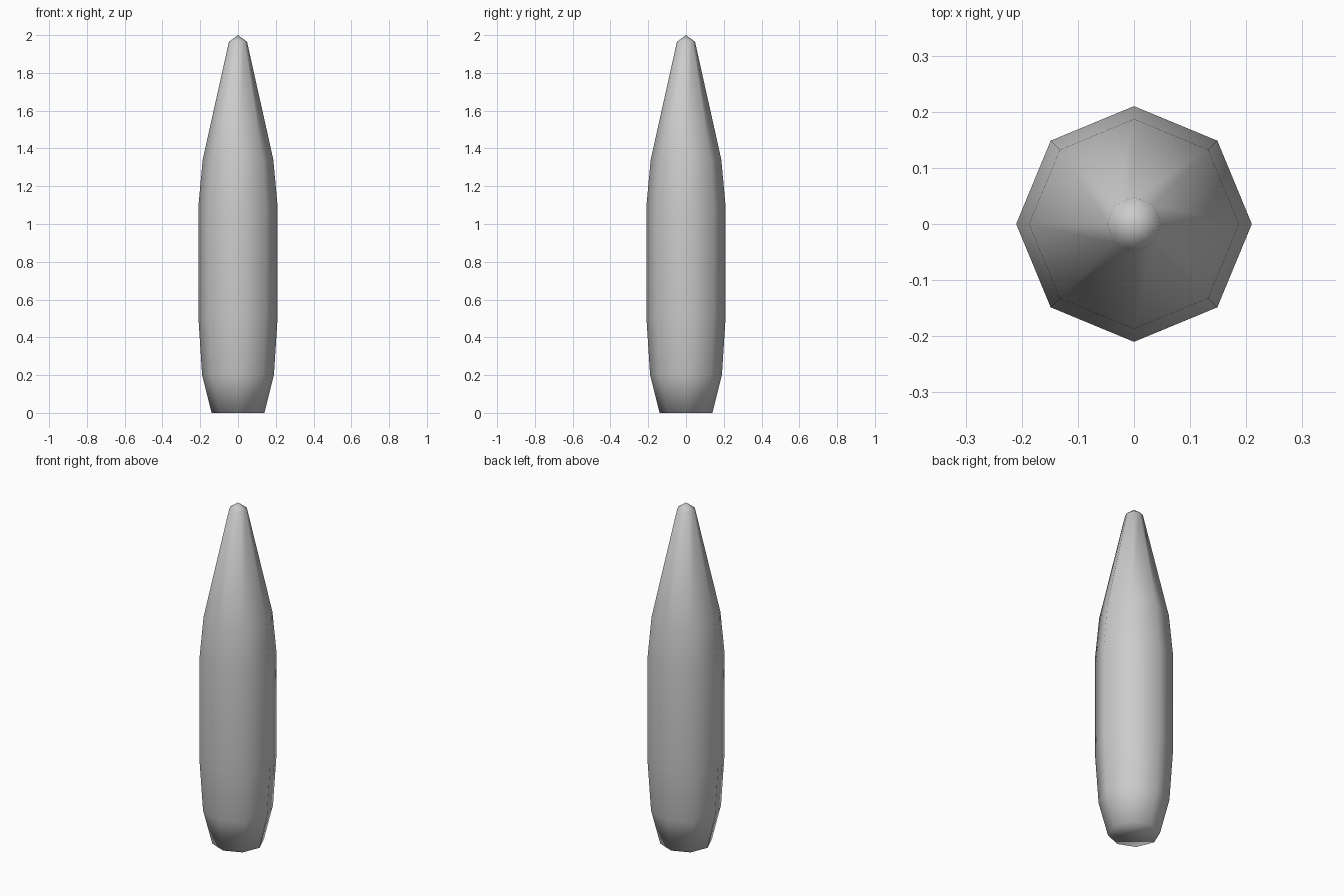
import bpy, bmesh
from math import cos, sin, tau

if "Cube" in bpy.data.objects:
    bpy.data.objects.remove(bpy.data.objects["Cube"])

SIDES = 8
# (radius, height) rings from the flat base up to the nose
PROFILE = [(0.14, 0.0), (0.19, 0.2), (0.21, 0.51), (0.21, 1.09),
           (0.187, 1.34), (0.048, 1.965)]

bm = bmesh.new()
rings = [[bm.verts.new((r * cos(tau * i / SIDES), r * sin(tau * i / SIDES), z))
          for i in range(SIDES)] for r, z in PROFILE]

# side walls
for low, high in zip(rings, rings[1:]):
    for i in range(SIDES):
        j = (i + 1) % SIDES
        bm.faces.new((low[i], low[j], high[j], high[i]))

# pointed nose and flat base
tip = bm.verts.new((0, 0, 2.0))
for i in range(SIDES):
    bm.faces.new((rings[-1][i], rings[-1][(i + 1) % SIDES], tip))
bm.faces.new(rings[0][::-1])

for f in bm.faces:
    f.smooth = True

mesh = bpy.data.meshes.new("pointed_body")
bm.to_mesh(mesh)
bm.free()
body = bpy.data.objects.new("pointed_body", mesh)
bpy.context.collection.objects.link(body)
